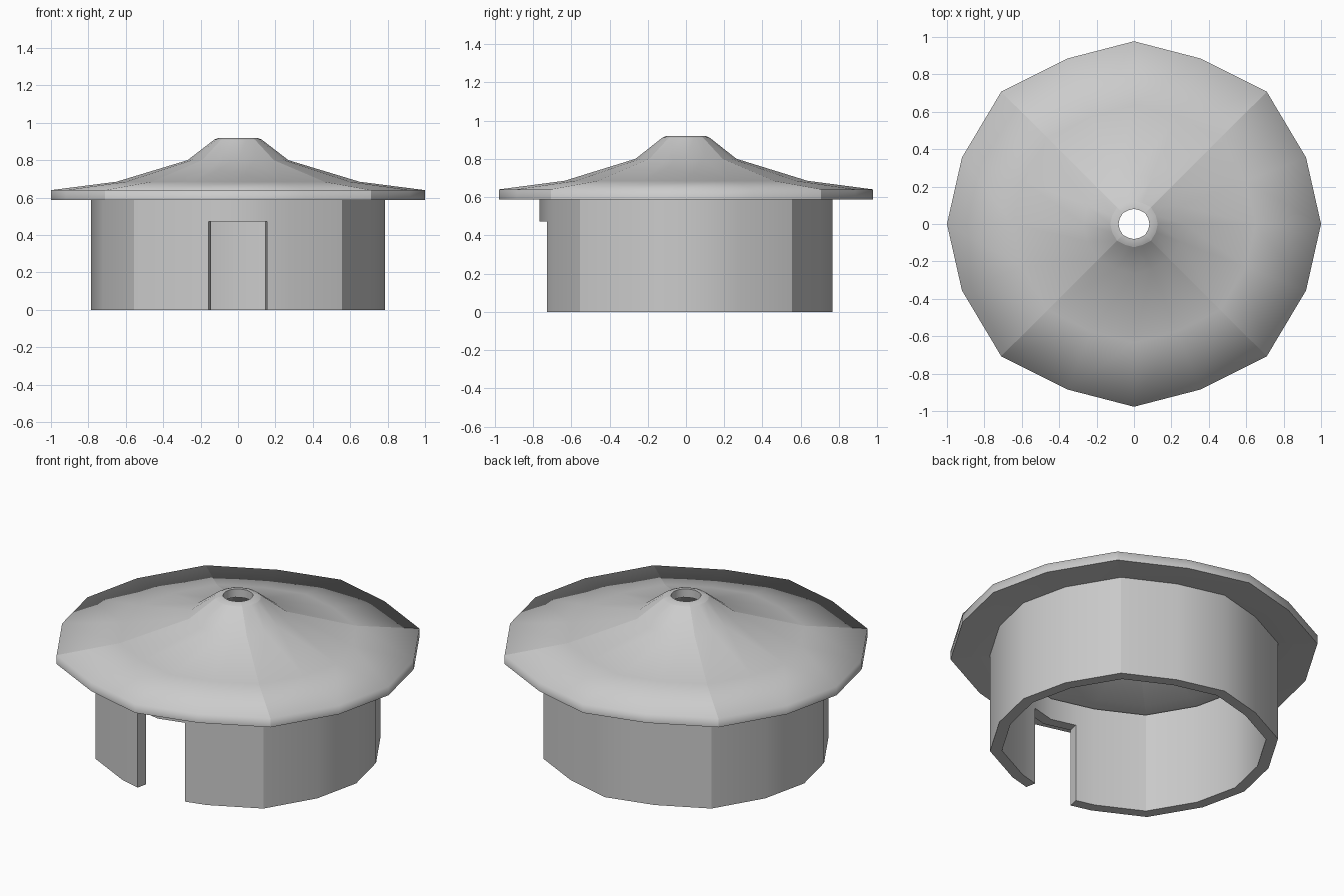
import bpy, bmesh
from mathutils import Vector

cube = bpy.data.objects.get("Cube")
if cube:
    bpy.data.objects.remove(cube, do_unlink=True)

grey = bpy.data.materials.new("plain_grey")
grey.use_nodes = True
COLOUR = (0.6, 0.6, 0.6, 1)
grey.diffuse_color = COLOUR
grey.node_tree.nodes["Principled BSDF"].inputs["Base Color"].default_value = COLOUR

# Shared sixteen-sided outline, mirrored from one quarter
QUARTER = [(1, 0), (.92, .355), (.71, .707), (.355, .885), (0, .977)]
half = QUARTER + [(-x, y) for x, y in QUARTER[-2::-1]]
OUTLINE = [Vector(p) for p in half + [(x, -y) for x, y in half[-2:0:-1]]]


def finish(bm, name):
    bmesh.ops.recalc_face_normals(bm, faces=bm.faces)
    for f in bm.faces:
        f.smooth = True
    mesh = bpy.data.meshes.new(name)
    bm.to_mesh(mesh)
    bm.free()
    mesh.materials.append(grey)
    obj = bpy.data.objects.new(name, mesh)
    bpy.context.collection.objects.link(obj)
    return obj


def build_roof():
    # Closed shell section: hollow underside, eave, flared slope, rim, smoke hole
    under = [(.083, .87), (.12, .855), (.27, .745), (.65, .622), (.785, .602), (1, .587)]
    upper = [(1, .64), (.65, .685), (.27, .80), (.127, .91), (.108, .918), (.083, .92)]
    section = under + upper
    bm = bmesh.new()
    rings = [[bm.verts.new((p.x * s, p.y * s, z)) for p in OUTLINE] for s, z in section]
    n = len(OUTLINE)
    for a, b in zip(rings, rings[1:] + rings[:1]):
        for k in range(n):
            j = (k + 1) % n
            bm.faces.new((a[k], a[j], b[j], b[k]))
    # Four diagonal creases, crisp lower eave, rim and smoke hole
    for a, b in zip(rings, rings[1:]):
        for k in range(2, n, 4):
            bm.edges.get((a[k], b[k])).smooth = False
    for i in (0, len(under) - 1, len(section) - 3, len(section) - 1):
        for k in range(n):
            bm.edges.get((rings[i][k], rings[i][(k + 1) % n])).smooth = False
    finish(bm, "roof")


def build_wall():
    radius, inner = .785, .917
    levels = (0, .473, .603)
    pts = [p * radius for p in OUTLINE]
    front = pts[12]

    # Door jamb points on the two front edges
    def jamb(x, corner):
        return front.lerp(corner, (x - front.x) / (corner.x - front.x))
    pts[12:13] = [jamb(-.158, pts[11]), front, jamb(.156, pts[13])]
    door = (12, 13)
    n = len(pts)
    bm = bmesh.new()
    grid = [[[bm.verts.new((p.x * s, p.y * s, z)) for p in pts] for z in levels]
            for s in (1, inner)]

    def solid(k, r):
        return 0 <= r < 2 and not (r == 0 and k % n in door)

    def bridge(r1, k1, r2, k2):
        o, i = grid
        bm.faces.new((o[r1][k1], o[r2][k2], i[r2][k2], i[r1][k1]))

    for k in range(n):
        j = (k + 1) % n
        for r in range(2):
            if not solid(k, r):
                continue
            for g in grid:
                bm.faces.new((g[r][k], g[r][j], g[r + 1][j], g[r + 1][k]))
            if not solid(k, r - 1):
                bridge(r, k, r, j)
            if not solid(k, r + 1):
                bridge(r + 1, k, r + 1, j)
            if not solid(k - 1, r):
                bridge(r, k, r + 1, k)
            if not solid(k + 1, r):
                bridge(r, j, r + 1, j)
    loose = [v for v in bm.verts if not v.link_faces]
    bmesh.ops.delete(bm, geom=loose, context='VERTS')
    obj = finish(bm, "round_wall")
    bpy.ops.object.select_all(action='DESELECT')
    obj.select_set(True)
    bpy.context.view_layer.objects.active = obj
    bpy.ops.object.shade_smooth_by_angle(angle=.52)


build_roof()
build_wall()
